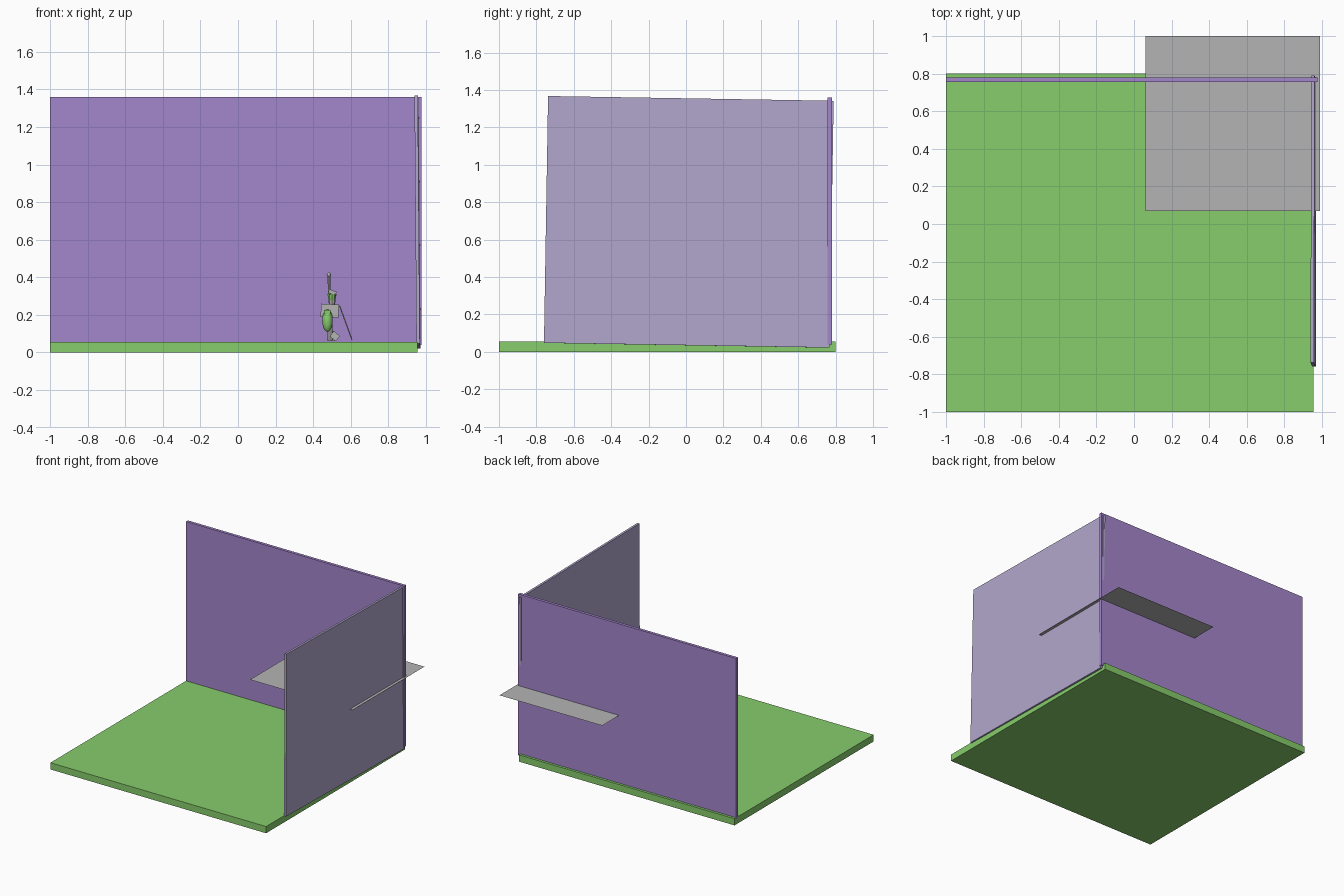
import bpy, math
from mathutils import Vector

if "Cube" in bpy.data.objects:
    bpy.data.objects.remove(bpy.data.objects["Cube"])


def material(name, rgb):
    lin = [((c / 255 + 0.055) / 1.055) ** 2.4 for c in rgb]
    m = bpy.data.materials.new(name)
    m.diffuse_color = (*lin, 1)
    m.use_nodes = True
    m.node_tree.nodes["Principled BSDF"].inputs["Base Color"].default_value = m.diffuse_color
    return m


GREEN = material("grass green", (135, 205, 108))
PURPLE = material("wall purple", (164, 134, 204))
LILAC = material("pale lilac", (177, 167, 204))
GRAY = material("plain gray", (180, 180, 180))


def finish(name, mat):
    o = bpy.context.object
    o.name = name
    o.data.materials.append(mat)
    return o


def box(name, centre, size, mat, rot=(0, 0, 0)):
    bpy.ops.mesh.primitive_cube_add(size=1, location=centre,
                                    rotation=[math.radians(a) for a in rot])
    o = finish(name, mat)
    o.scale = size
    return o


def rod(name, a, b, r1, r2, mat, sides=8):
    a, b = Vector(a), Vector(b)
    d = b - a
    bpy.ops.mesh.primitive_cone_add(vertices=sides, radius1=r1, radius2=r2,
                                    depth=d.length, location=(a + b) / 2,
                                    rotation=d.to_track_quat('Z', 'Y').to_euler())
    return finish(name, mat)


def ball(name, centre, scale, mat):
    bpy.ops.mesh.primitive_uv_sphere_add(segments=16, ring_count=10, radius=1, location=centre)
    o = finish(name, mat)
    o.scale = scale
    bpy.ops.object.shade_smooth()
    return o


# room: floor slab, back wall, slightly crooked side wall
box("floor", (-0.0225, -0.1, 0.0275), (1.955, 1.8, 0.055), GREEN)
box("back_wall", (-0.0125, 0.768, 0.70), (1.975, 0.024, 1.32), PURPLE)
box("side_wall", (0.955, 0.015, 0.695), (0.018, 1.527, 1.32), LILAC, (-0.95, -0.45, -0.15))

# thin horizontal sheet passing through the corner
bpy.ops.mesh.primitive_plane_add(size=0.93, location=(0.525, 0.535, 0.61))
finish("hanging_sheet", GRAY)

# small machine standing under the sheet
Y = 0.5
box("machine_body", (0.488, Y, 0.222), (0.095, 0.09, 0.07), GRAY, (0, 3, 0))
ball("machine_belly", (0.476, Y - 0.05, 0.17), (0.028, 0.03, 0.06), GREEN)
box("belly_cap", (0.474, Y - 0.06, 0.216), (0.035, 0.03, 0.022), GREEN)
rod("machine_neck", (0.5, Y, 0.255), (0.5, Y, 0.285), 0.016, 0.02, GRAY)
rod("machine_head", (0.5, Y, 0.265), (0.5, Y, 0.31), 0.016, 0.025, GREEN, 10)
box("head_top", (0.502, Y, 0.32), (0.042, 0.04, 0.02), GRAY, (0, 20, 0))
rod("mast", (0.486, Y, 0.30), (0.484, Y, 0.415), 0.008, 0.007, GRAY)
ball("mast_tip", (0.483, Y, 0.414), (0.011, 0.011, 0.011), GRAY)

# feet and prop
rod("machine_leg", (0.49, Y, 0.06), (0.49, Y, 0.20), 0.014, 0.014, GRAY)
for i, (x, dy) in enumerate(((0.515, -0.03), (0.508, 0.03))):
    box(f"foot_{i + 1}", (x, Y + dy, 0.087), (0.042, 0.03, 0.036), GRAY, (0, 40, 0))
rod("prop_rod", (0.54, Y, 0.25), (0.606, Y, 0.068), 0.003, 0.003, GRAY, 6)
